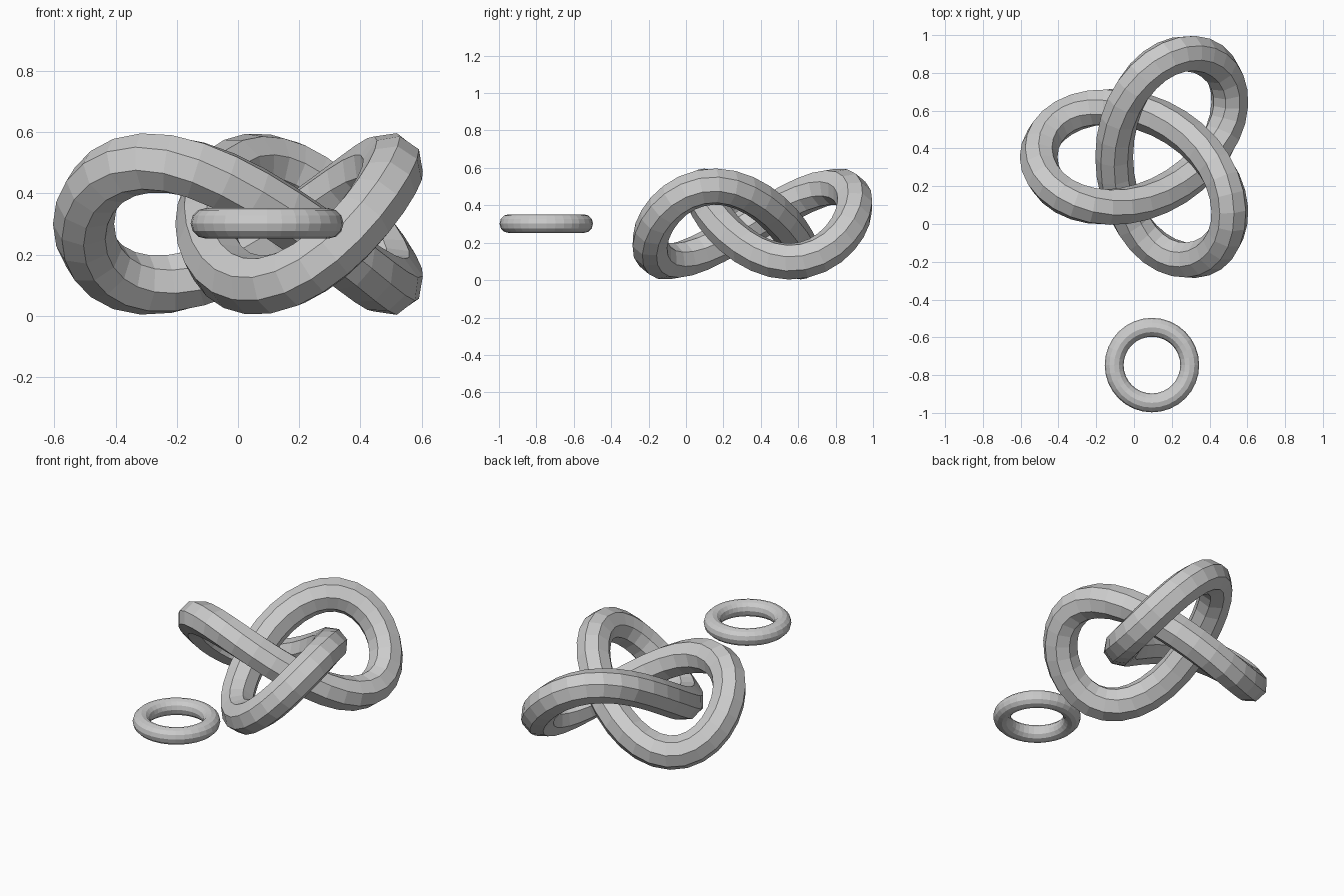
import bpy, bmesh
from math import sin, cos, pi, tau
from mathutils import Vector

if "Cube" in bpy.data.objects:
    bpy.data.objects.remove(bpy.data.objects["Cube"])

SIZE, TUBE, STEPS, SIDES = 0.2, 0.1, 64, 8


def add_mesh(name, bm, location):
    bmesh.ops.recalc_face_normals(bm, faces=bm.faces[:])
    mesh = bpy.data.meshes.new(name)
    bm.to_mesh(mesh)
    bm.free()
    obj = bpy.data.objects.new(name, mesh)
    obj.location = location
    bpy.context.collection.objects.link(obj)
    return obj


def sweep(path, tangent, radius, steps, sides):
    """Closed tube whose cross-section always points away from the path centre."""
    bm = bmesh.new()
    rings = []
    for i in range(steps):
        t = tau * i / steps
        p, d = path(t), tangent(t).normalized()
        n = (p - d * p.dot(d)).normalized()
        b = d.cross(n)
        rings.append([bm.verts.new(p + radius * (n * cos(tau * j / sides) + b * sin(tau * j / sides)))
                      for j in range(sides)])
    for i in range(steps):
        r0, r1 = rings[i], rings[(i + 1) % steps]
        for j in range(sides):
            k = (j + 1) % sides
            bm.faces.new((r0[j], r1[j], r1[k], r0[k]))
    return bm


# Three-lobed knot, lobes at 180, 60 and -60 degrees
def knot_path(t):
    return SIZE * Vector((-2 * cos(2 * t) - cos(t), -2 * sin(2 * t) + sin(t), sin(3 * t)))


def knot_tangent(t):
    return Vector((4 * sin(2 * t) + sin(t), -4 * cos(2 * t) + cos(t), 3 * cos(3 * t)))


add_mesh("trefoil_knot", sweep(knot_path, knot_tangent, TUBE, STEPS, SIDES), (0.095, 0.355, 0.3))

# Small separate ring lying flat in front
ring = sweep(lambda t: Vector((0.2 * cos(t), 0.2 * sin(t), 0)),
             lambda t: Vector((-sin(t), cos(t), 0)), 0.05, 32, 12)
add_mesh("small_ring", ring, (0.095, -0.747, 0.302))
